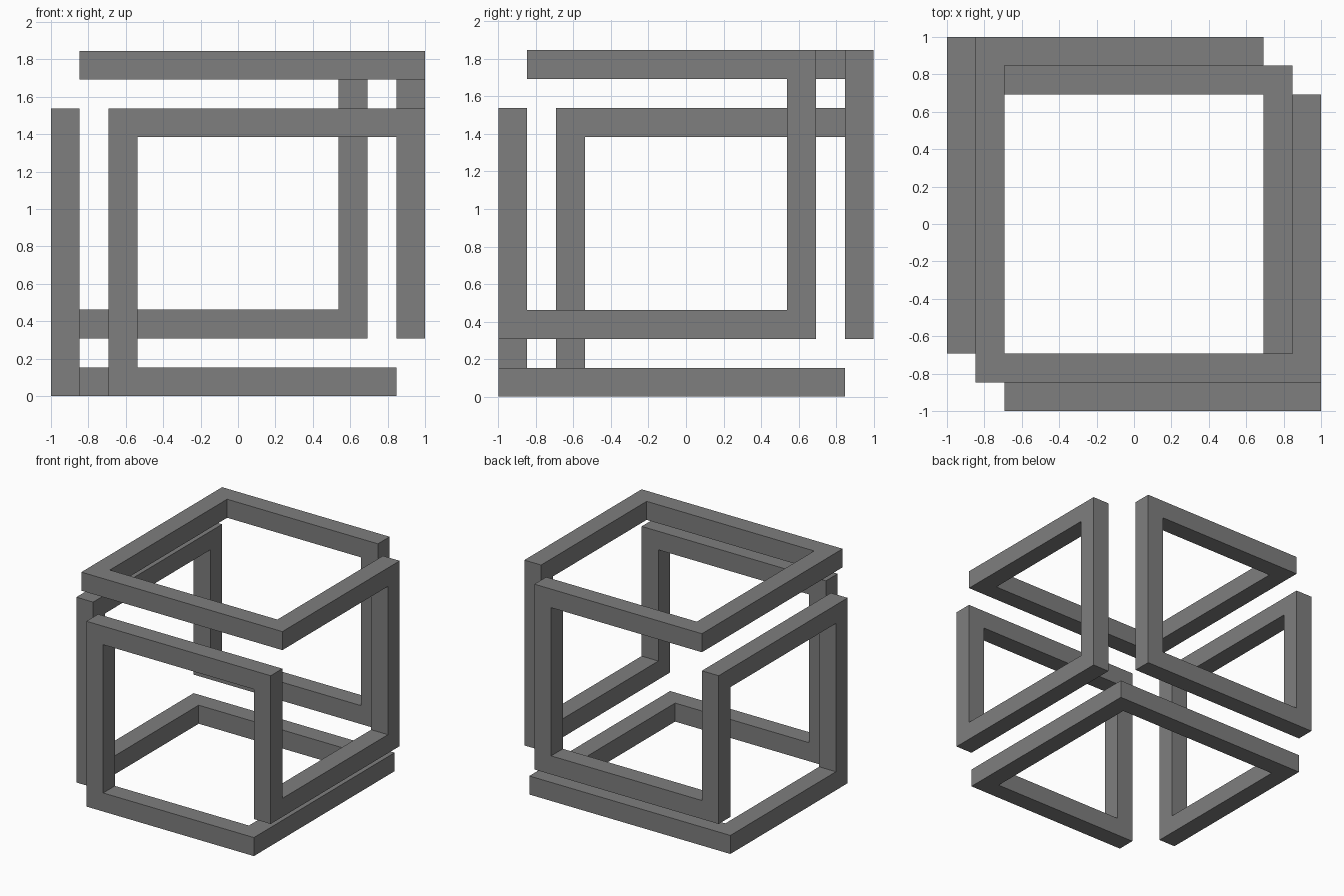
import bpy, bmesh
from mathutils import Vector

if "Cube" in bpy.data.objects:
    bpy.data.objects.remove(bpy.data.objects["Cube"])

U = 2 / 13  # bar thickness

# First half of the closed square-bar path, in bar widths (z measured from the ground)
half = [Vector(p) for p in (
    (6, 4, 2.5), (6, 4, 11.5), (6, -5, 11.5), (-5, -5, 11.5), (-5, 6, 11.5),
    (4, 6, 11.5), (4, 6, 2.5), (-6, 6, 2.5), (-6, 6, 9.5))]
# Second half is the point reflection through the cube centre
path = half + [Vector((-p.x, -p.y, 12 - p.z)) for p in half]
n = len(path)


def direction(i):
    return (path[(i + 1) % n] - path[i % n]).normalized()


# Square bar swept along the path with mitred corners
bm = bmesh.new()
for i in range(n):
    before, along, after = direction(i - 1), direction(i), direction(i + 1)
    side = before
    up = along.cross(side)
    start, end = [], []
    for s, t in ((-.5, -.5), (.5, -.5), (.5, .5), (-.5, .5)):
        o = side * s + up * t
        start.append(bm.verts.new((path[i] - along * o.dot(before)) * U + o * U))
        end.append(bm.verts.new((path[(i + 1) % n] - along * o.dot(after)) * U + o * U))
    for k in range(4):
        j = (k + 1) % 4
        bm.faces.new((start[k], start[j], end[j], end[k]))
bmesh.ops.remove_doubles(bm, verts=bm.verts[:], dist=0.001)
bmesh.ops.recalc_face_normals(bm, faces=bm.faces[:])

mesh = bpy.data.meshes.new("knotted_cube_frame")
bm.to_mesh(mesh)
bm.free()
grey = bpy.data.materials.new("mid grey")
grey.diffuse_color = (0.21, 0.21, 0.21, 1)
grey.use_nodes = True
grey.node_tree.nodes["Principled BSDF"].inputs["Base Color"].default_value = grey.diffuse_color
mesh.materials.append(grey)
frame = bpy.data.objects.new("knotted_cube_frame", mesh)
bpy.context.collection.objects.link(frame)
